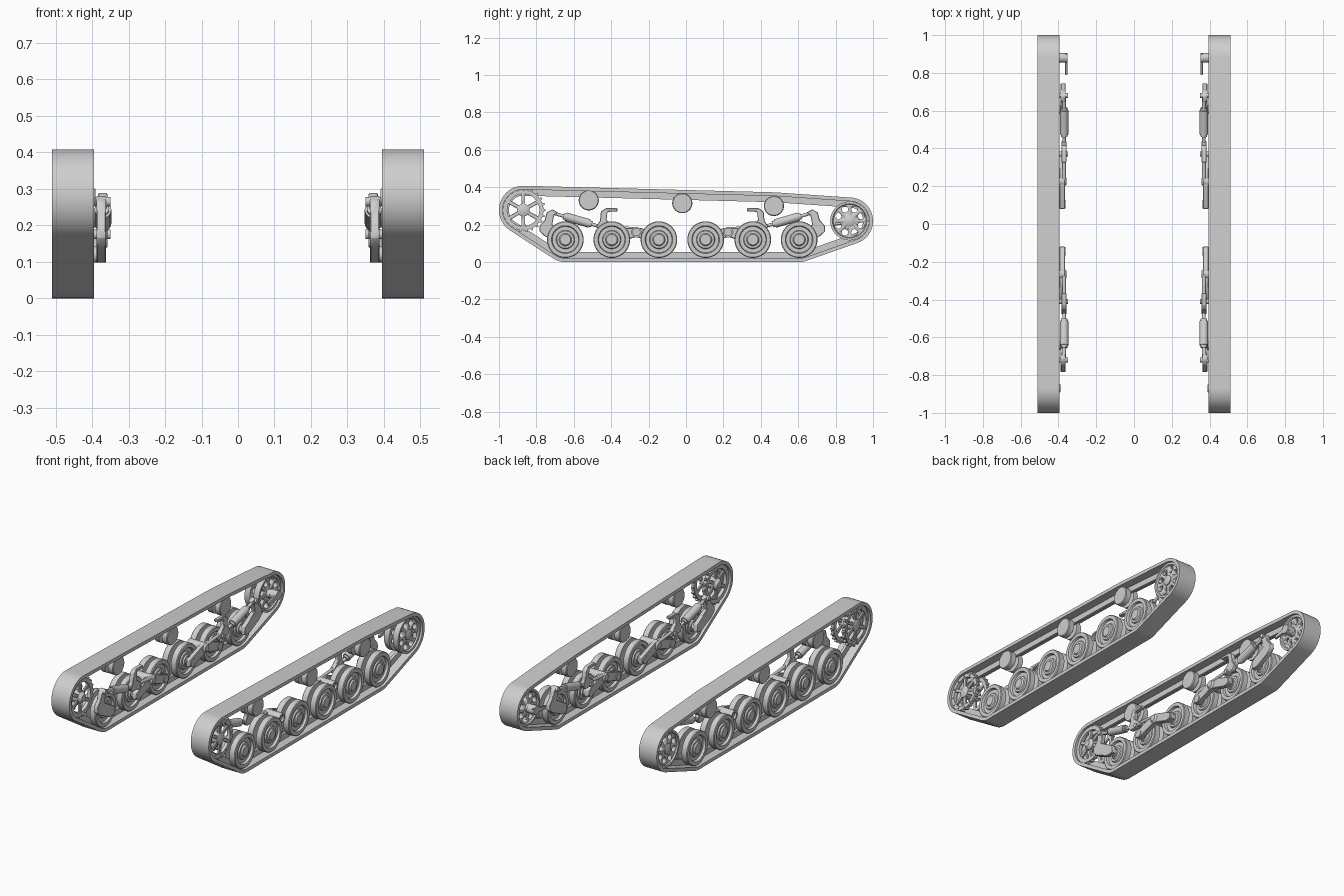
import bpy, bmesh
from math import sin, cos, pi, radians
from mathutils import Vector

cube = bpy.data.objects.get("Cube")
if cube:
    bpy.data.objects.remove(cube, do_unlink=True)

grey = bpy.data.materials.new("plain_grey")
grey.use_nodes = True
grey.diffuse_color = (0.62, 0.62, 0.62, 1)
grey.node_tree.nodes["Principled BSDF"].inputs["Base Color"].default_value = grey.diffuse_color

CX = 0.452          # centre line of the left track
MID = -0.02         # symmetry plane of the running gear along y


def finish(name, bm, mirror=True):
    """Turn a bmesh into a smooth-shaded object mirrored to both sides."""
    bmesh.ops.remove_doubles(bm, verts=bm.verts, dist=1e-5)
    bmesh.ops.recalc_face_normals(bm, faces=bm.faces)
    mesh = bpy.data.meshes.new(name)
    bm.to_mesh(mesh)
    bm.free()
    mesh.materials.append(grey)
    obj = bpy.data.objects.new(name, mesh)
    bpy.context.collection.objects.link(obj)
    bpy.ops.object.select_all(action='DESELECT')
    obj.select_set(True)
    bpy.context.view_layer.objects.active = obj
    bpy.ops.object.shade_smooth_by_angle(angle=radians(35))
    if mirror:
        obj.modifiers.new("both_sides", 'MIRROR').use_mirror_merge = False
    return obj


def skin(bm, rings):
    """Join closed rings of points into a closed tube that loops round."""
    rows = [[bm.verts.new(p) for p in ring] for ring in rings]
    for a, b in zip(rows, rows[1:] + rows[:1]):
        for i in range(len(a)):
            j = (i + 1) % len(a)
            bm.faces.new((a[i], a[j], b[j], b[i]))


def lathe(name, y, z, profile, n=40):
    """Spin a closed (x, radius) profile around an axis along x."""
    bm = bmesh.new()
    skin(bm, [[(CX + x, y + r * cos(2 * pi * k / n), z + r * sin(2 * pi * k / n))
               for x, r in profile] for k in range(n)])
    return finish(name, bm)


def plate(name, outline, x0, x1, bevel=0.003):
    """Extrude a (y, z) outline across x."""
    bm = bmesh.new()
    face = bm.faces.new([bm.verts.new((x0, y, z)) for y, z in outline])
    new = bmesh.ops.extrude_face_region(bm, geom=[face])["geom"]
    bmesh.ops.translate(bm, vec=(x1 - x0, 0, 0),
                        verts=[v for v in new if isinstance(v, bmesh.types.BMVert)])
    if bevel:
        bmesh.ops.bevel(bm, geom=bm.edges[:], offset=bevel, segments=1, affect='EDGES')
    return finish(name, bm)


def rods(name, segments, n=20):
    """Cylinders given as (start, end, radius)."""
    bm = bmesh.new()
    for a, b, r in segments:
        a, b = Vector(a), Vector(b)
        turn = (b - a).to_track_quat('Z', 'Y').to_matrix().to_4x4()
        turn.translation = (a + b) / 2
        bmesh.ops.create_cone(bm, cap_ends=True, segments=n, radius1=r, radius2=r,
                              depth=(b - a).length, matrix=turn)
    return finish(name, bm)


def polar(y, z, r, a):
    return y + r * cos(a), z + r * sin(a)


# Running gear positions: (y, z)
wheels = [(MID + s * v, 0.12) for s in (-1, 1) for v in (0.125, 0.377, 0.625)]
rollers = [(-0.52, 0.33), (-0.02, 0.315), (0.47, 0.30)]
SPROCKET, IDLER = (-0.87, 0.278), (0.875, 0.22)

# Track belt: wrapped tightly round every wheel
rounds = ([(*SPROCKET, 0.13), (*IDLER, 0.125)] + [(*w, 0.12) for w in wheels]
          + [(*p, 0.073) for p in rollers])


def belt(name, x0, x1, outer, inner, n=160):
    rings = []
    for k in range(n):
        u, w = cos(2 * pi * k / n), sin(2 * pi * k / n)
        y, z, r = max(rounds, key=lambda c: c[0] * u + c[1] * w + c[2])
        rings.append([(x, y + (r - d) * u, z + (r - d) * w)
                      for x, d in ((x0, outer), (x1, outer), (x1, inner), (x0, inner))])
    bm = bmesh.new()
    skin(bm, rings)
    return finish(name, bm)


belt("track_belt", CX - 0.058, CX + 0.058, 0, 0.02)
belt("track_guide_ridge", CX - 0.008, CX + 0.008, 0.019, 0.053)

# Road wheels: paired dished discs with tyre, recess and hub
half = [(0.012, 0.098), (0.044, 0.098), (0.048, 0.094), (0.048, 0.074), (0.034, 0.070),
        (0.034, 0.050), (0.042, 0.046), (0.042, 0.034), (0.050, 0.028), (0.050, 0)]
wheel_profile = ([(0.012, 0.045)] + half
                 + [(-x, r) for x, r in reversed(half)] + [(-0.012, 0.045)])
for i, (y, z) in enumerate(wheels):
    lathe(f"road_wheel_{i + 1}", y, z, wheel_profile)

# Return rollers: grooved drums
for i, (y, z) in enumerate(rollers):
    side = [(0.010, 0.025), (0.010, 0.054), (0.040, 0.054), (0.044, 0.050), (0.044, 0)]
    lathe(f"return_roller_{i + 1}", y, z, side + [(-x, r) for x, r in reversed(side)], 32)

# Drive sprocket: two toothed rims, spokes, hub and bolts
y, z = SPROCKET
for label, x in (("outer", 0.036), ("inner", -0.036)):
    lathe(f"sprocket_{label}_rim", y, z,
          [(x - 0.010, 0.086), (x + 0.010, 0.086), (x + 0.010, 0.108), (x - 0.010, 0.108)])
    bm = bmesh.new()
    teeth = 22
    for k in range(teeth):
        a, step = 2 * pi * k / teeth, pi / teeth
        corners = [polar(y, z, r, a + d * step)
                   for r, d in ((0.106, -0.55), (0.119, -0.25), (0.119, 0.25), (0.106, 0.55))]
        ends = [[bm.verts.new((CX + x + e, *c)) for c in corners] for e in (-0.007, 0.007)]
        for i in range(4):
            j = (i + 1) % 4
            bm.faces.new((ends[0][i], ends[0][j], ends[1][j], ends[1][i]))
        for end in ends:
            bm.faces.new(end)
    finish(f"sprocket_{label}_teeth", bm)
    for k in range(6):
        a = 2 * pi * k / 6 + pi / 6
        spoke = [polar(y, z, r, a + d) for r, d in
                 ((0.025, -0.4), (0.09, -0.12), (0.09, 0.12), (0.025, 0.4))]
        plate(f"sprocket_{label}_spoke_{k + 1}", spoke, CX + x - 0.006, CX + x + 0.006, 0.002)
lathe("sprocket_hub", y, z, [(-0.062, 0), (-0.062, 0.020), (-0.046, 0.034), (0.046, 0.034),
                             (0.052, 0.022), (0.052, 0)], 28)
rods("sprocket_bolts", [((CX + 0.044, *polar(y, z, 0.097, 2 * pi * k / 12)),
                         (CX + 0.050, *polar(y, z, 0.097, 2 * pi * k / 12)), 0.005)
                        for k in range(12)], 8)

# Idler: pierced discs joined by a hub
y, z = IDLER
bm = bmesh.new()
for k in range(8):
    c = polar(y, z, 0.066, 2 * pi * k / 8 + pi / 8)
    m = Vector((1, 0, 0)).to_track_quat('Z', 'Y').to_matrix().to_4x4()
    m.translation = (CX, *c)
    bmesh.ops.create_cone(bm, cap_ends=True, segments=16, radius1=0.017, radius2=0.017,
                          depth=0.3, matrix=m)
cutter = finish("idler_hole_cutter", bm, mirror=False)
cutter.hide_render = True
for label, s in (("outer", 1), ("inner", -1)):
    disc = lathe(f"idler_{label}_disc", y, z,
                 [(s * 0.012, 0), (s * 0.012, 0.104), (s * 0.046, 0.104), (s * 0.046, 0.092),
                  (s * 0.038, 0.088), (s * 0.038, 0)])
    cut = disc.modifiers.new("holes", 'BOOLEAN')
    cut.operation, cut.object, cut.solver = 'DIFFERENCE', cutter, 'EXACT'
    bpy.ops.object.modifier_move_to_index(modifier="holes", index=0)
    bpy.ops.object.modifier_apply(modifier="holes")
bpy.data.objects.remove(cutter, do_unlink=True)
lathe("idler_hub", y, z, [(-0.060, 0), (-0.060, 0.022), (0.044, 0.030), (0.050, 0.018),
                          (0.050, 0)], 24)

# Idler crank on the inner side
rods("idler_crank_shaft", [((0.352, 0.88, 0.22), (0.40, 0.88, 0.22), 0.026)])
plate("idler_crank_arm", [(0.905, 0.205), (0.905, 0.24), (0.79, 0.215), (0.79, 0.195)],
      0.352, 0.366)

# Suspension units, one at each end
for label, s in (("front", -1), ("rear", 1)):
    def Y(v):
        return MID + s * v

    def arm(part, pts, x0, x1):
        plate(f"{label}_{part}", [(Y(v), h) for v, h in pts], x0, x1)

    # Rocking beam between the paired wheels and its pivot
    arm("bogie_beam", [(0.10, 0.10), (0.14, 0.098), (0.245, 0.135), (0.36, 0.098), (0.40, 0.10),
                       (0.40, 0.14), (0.29, 0.182), (0.22, 0.182), (0.10, 0.14)], 0.366, 0.394)
    lathe(f"{label}_bogie_pivot", Y(0.245), 0.16,
          [(-0.095, 0), (-0.095, 0.018), (-0.085, 0.028), (0.02, 0.028),
           (0.02, 0.019), (0.008, 0.019), (0.008, 0)], 24)
    rods(f"{label}_axles", [((0.362, Y(v), 0.12), (0.42, Y(v), 0.12), 0.022)
                            for v in (0.125, 0.377, 0.625)])
    # Cranked swing arm of the end wheel
    arm("swing_arm", [(0.60, 0.098), (0.65, 0.098), (0.735, 0.138), (0.765, 0.165),
                      (0.762, 0.195), (0.735, 0.225), (0.725, 0.265), (0.695, 0.282),
                      (0.665, 0.265), (0.685, 0.25), (0.695, 0.20), (0.60, 0.145)], 0.362, 0.388)
    # Angled spring damper
    lower, upper = Vector((0.370, Y(0.39), 0.175)), Vector((0.370, Y(0.70), 0.265))
    at = lambda t: lower.lerp(upper, t)
    rods(f"{label}_damper", [(lower, upper, 0.009), (at(0.34), at(0.75), 0.023),
                             (at(0.30), at(0.34), 0.017), (at(0.75), at(0.79), 0.017)])
    rods(f"{label}_damper_pins", [((0.350, p.y, p.z), (0.394, p.y, p.z), 0.013)
                                  for p in (lower, upper)])
    # Hooked bracket carrying the lower damper end
    arm("bracket", [(0.345, 0.272), (0.345, 0.288), (0.41, 0.288), (0.435, 0.27), (0.44, 0.22),
                    (0.46, 0.19), (0.44, 0.165), (0.36, 0.165), (0.36, 0.19), (0.405, 0.225),
                    (0.40, 0.268)], 0.358, 0.384)
    # Link from the pivot to the bracket
    rods(f"{label}_link", [((0.37, Y(0.235), 0.175), (0.37, Y(0.40), 0.19), 0.009)])
